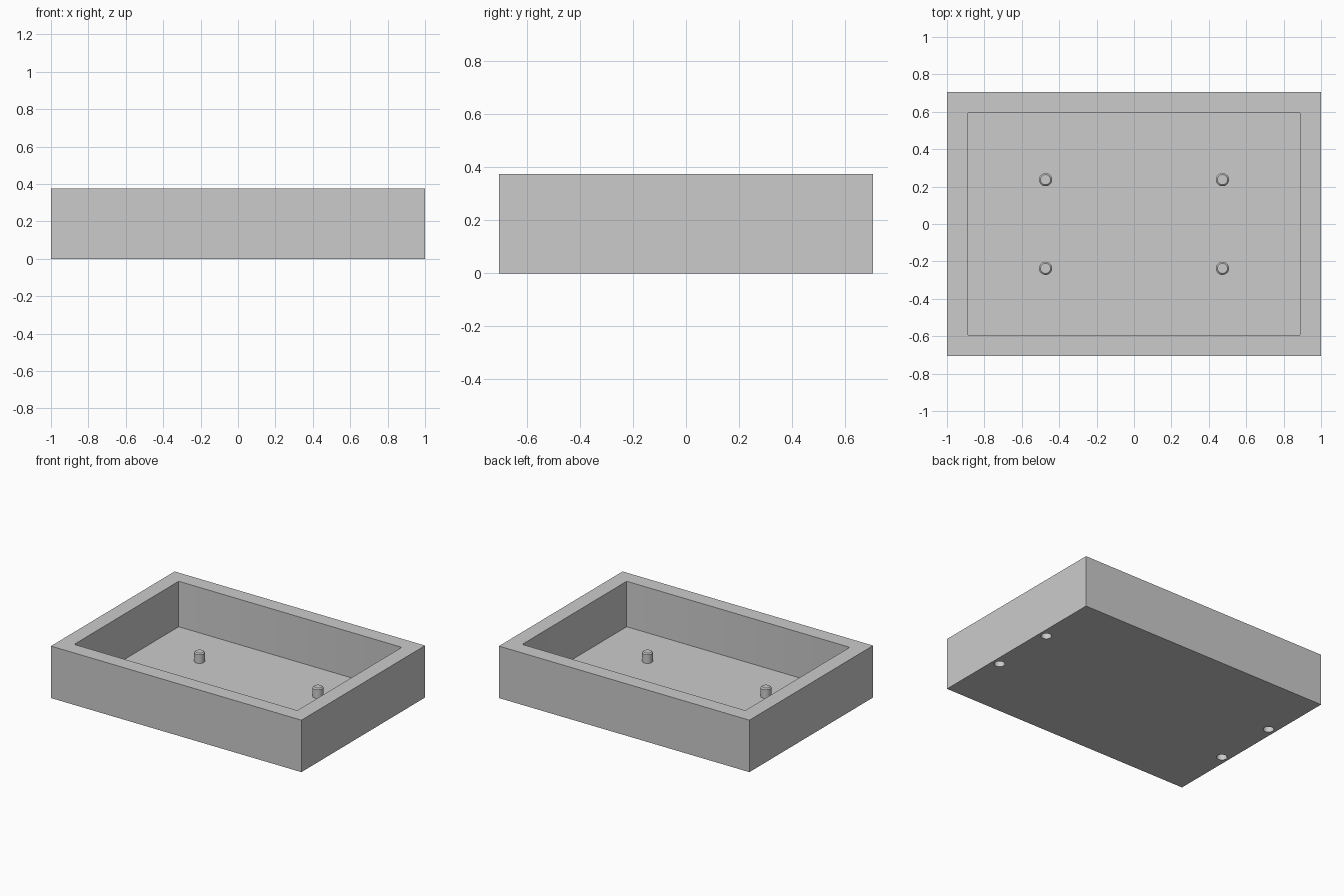
import bpy, bmesh, math
from mathutils import Matrix

cube = bpy.data.objects.get("Cube")
if cube:
    bpy.data.objects.remove(cube, do_unlink=True)

LENGTH, WIDTH, HEIGHT = 2.0, 1.41, 0.375
WALL, FLOOR = 0.109, 0.047
PIN_X, PIN_Y, PIN_R, PIN_H = 0.473, 0.237, 0.035, 0.071
HOLE_X, HOLE_DEPTH = 0.946, 0.12

grey = bpy.data.materials.new("light_grey")
grey.use_nodes = True
grey.diffuse_color = (0.6, 0.6, 0.6, 1)
grey.node_tree.nodes["Principled BSDF"].inputs["Base Color"].default_value = (0.6, 0.6, 0.6, 1)


def finish(bm, name):
    mesh = bpy.data.meshes.new(name)
    bm.to_mesh(mesh)
    bm.free()
    mesh.materials.append(grey)
    obj = bpy.data.objects.new(name, mesh)
    bpy.context.collection.objects.link(obj)
    return obj


def activate(obj):
    bpy.ops.object.select_all(action='DESELECT')
    obj.select_set(True)
    bpy.context.view_layer.objects.active = obj


def box(name, x, y, z0, z1, corner=0):
    bm = bmesh.new()
    bmesh.ops.create_cube(bm, size=1)
    bmesh.ops.scale(bm, vec=(x, y, z1 - z0), verts=bm.verts)
    bmesh.ops.translate(bm, vec=(0, 0, (z0 + z1) / 2), verts=bm.verts)
    if corner:
        upright = [e for e in bm.edges
                   if abs(e.verts[0].co.z - e.verts[1].co.z) > 0.01]
        bmesh.ops.bevel(bm, geom=upright, offset=corner, segments=3,
                        profile=0.5, affect='EDGES')
    return finish(bm, name)


def cylinder(name, x, y, z0, z1, radius, chamfer=0):
    bm = bmesh.new()
    bmesh.ops.create_cone(bm, cap_ends=True, segments=32, radius1=radius,
                          radius2=radius, depth=z1 - z0,
                          matrix=Matrix.Translation((x, y, (z0 + z1) / 2)))
    if chamfer:
        rim = [e for e in bm.edges if all(v.co.z > z1 - 0.001 for v in e.verts)]
        bmesh.ops.bevel(bm, geom=rim, offset=chamfer, segments=1, affect='EDGES')
    return finish(bm, name)


def smooth(obj):
    activate(obj)
    bpy.ops.object.shade_smooth_by_angle(angle=math.radians(30))


def cut(obj, cutter):
    cutter.hide_render = True
    activate(obj)
    mod = obj.modifiers.new("cut", 'BOOLEAN')
    mod.operation, mod.solver, mod.object = 'DIFFERENCE', 'EXACT', cutter
    bpy.ops.object.modifier_apply(modifier=mod.name)
    bpy.data.objects.remove(cutter, do_unlink=True)


# Open tray with a slightly rounded pocket
tray = box("tray", LENGTH, WIDTH, 0, HEIGHT)
cut(tray, box("pocket_cutter", LENGTH - 2 * WALL, WIDTH - 2 * WALL,
              FLOOR, HEIGHT + 0.1, corner=0.01))

# Chamfered pins on the floor and blind holes under the end walls
for sx, side in ((-1, "right"), (1, "left")):
    for sy, end in ((-1, "front"), (1, "back")):
        cut(tray, cylinder("hole_cutter", sx * HOLE_X, sy * PIN_Y,
                           -0.05, HOLE_DEPTH, PIN_R))
        smooth(cylinder(f"{end}_{side}_pin", sx * PIN_X, sy * PIN_Y,
                        FLOOR - 0.01, FLOOR + PIN_H, PIN_R, chamfer=0.008))
smooth(tray)
